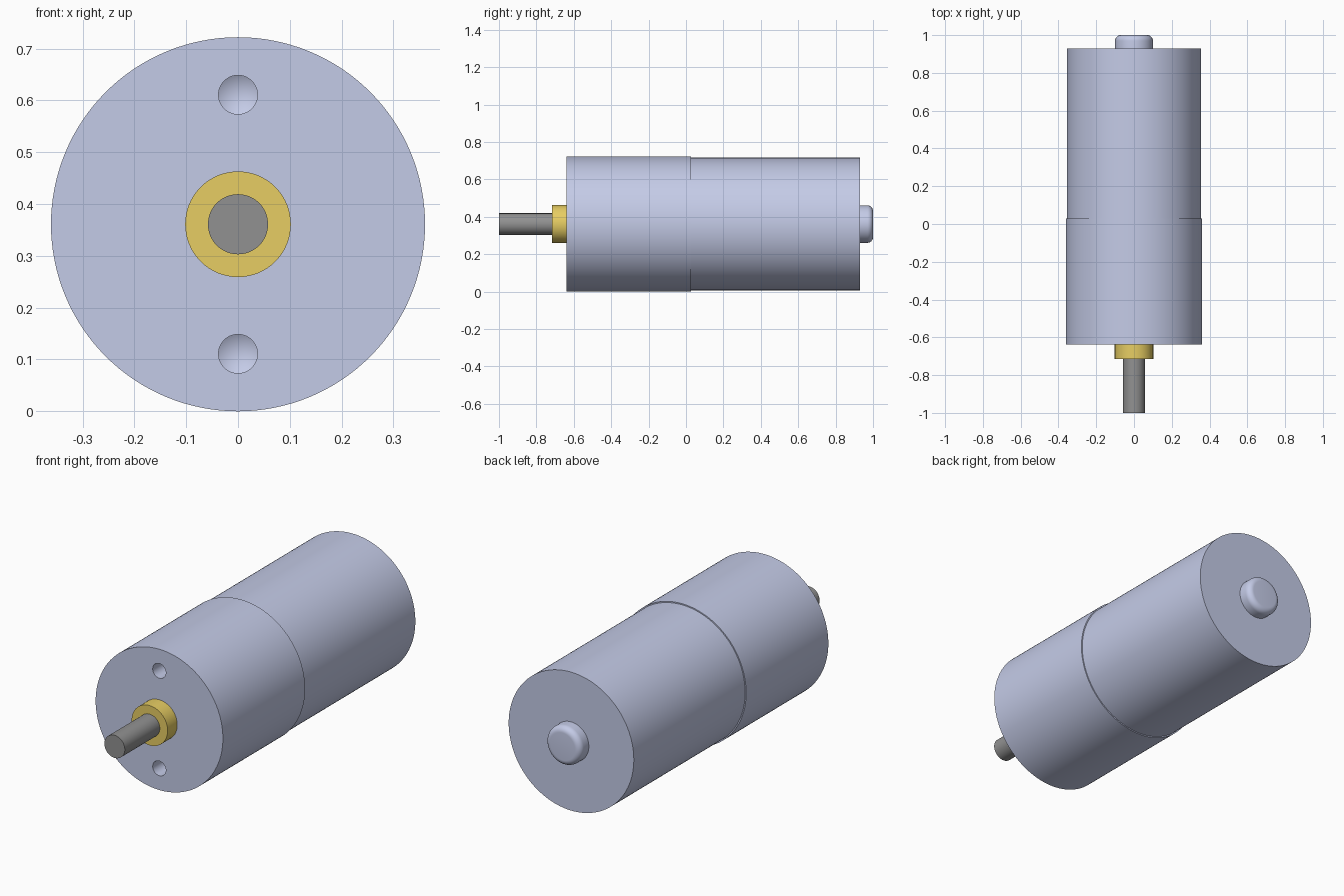
import bpy, bmesh, math

if "Cube" in bpy.data.objects:
    bpy.data.objects.remove(bpy.data.objects["Cube"])

AXIS_Z = 0.361   # height of the motor axis


def material(name, rgb):
    m = bpy.data.materials.new(name)
    m.diffuse_color = (*rgb, 1)
    m.use_nodes = True
    m.node_tree.nodes["Principled BSDF"].inputs["Base Color"].default_value = m.diffuse_color
    return m


steel = material("pale_blue_steel", (0.591, 0.638, 0.855))
brass = material("brass", (0.807, 0.62, 0.126))
dark = material("grey_shaft_steel", (0.285, 0.285, 0.285))


def lathe(name, profile, mat, z=AXIS_Z, sides=128):
    """Turn (radius, y) points, listed front to back, around a y-parallel axis."""
    bm = bmesh.new()
    rings = []
    for r, y in profile:
        if r == 0:
            rings.append([bm.verts.new((0, y, 0))] * sides)
        else:
            rings.append([bm.verts.new((r * math.cos(a), y, r * math.sin(a)))
                          for a in (2 * math.pi * i / sides for i in range(sides))])
    for a, b in zip(rings, rings[1:]):
        for i in range(sides):
            j = (i + 1) % sides
            bm.faces.new(list(dict.fromkeys((a[i], a[j], b[j], b[i]))))
    for ring in (rings[0], rings[-1]):
        if ring[0] is not ring[1]:
            bm.faces.new(ring)
    bmesh.ops.recalc_face_normals(bm, faces=bm.faces[:])
    me = bpy.data.meshes.new(name)
    bm.to_mesh(me)
    bm.free()
    me.materials.append(mat)
    ob = bpy.data.objects.new(name, me)
    ob.location.z = z
    bpy.context.collection.objects.link(ob)
    return ob


def activate(ob):
    bpy.ops.object.select_all(action='DESELECT')
    ob.select_set(True)
    bpy.context.view_layer.objects.active = ob


# Gearbox and slightly slimmer motor can
body = lathe("gearbox_and_motor_can",
             [(0.361, -0.638), (0.361, 0.028), (0.355, 0.028), (0.355, 0.93)], steel)

# Two drilled mounting holes with conical bottoms
for dz in (-0.25, 0.25):
    drill = lathe("mounting_hole_cutter",
                  [(0.0375, -0.70), (0.0375, -0.52), (0, -0.498)], steel, AXIS_Z + dz, 48)
    drill.hide_render = True
    mod = body.modifiers.new("hole", 'BOOLEAN')
    mod.operation = 'DIFFERENCE'
    mod.solver = 'EXACT'
    mod.object = drill
    activate(body)
    bpy.ops.object.modifier_apply(modifier=mod.name)
    bpy.data.objects.remove(drill)

# Rear bearing boss with a rounded rim
R, F = 0.1, 0.03
rim = [(R - F + F * math.cos(t), 1 - F + F * math.sin(t))
       for t in (math.pi / 2 * i / 8 for i in range(9))]
boss = lathe("rear_bearing_boss", [(R, 0.925)] + rim, steel, sides=64)

# Brass front bushing and output shaft
bushing = lathe("front_bushing", [(0.102, -0.716), (0.102, -0.633)], brass, sides=64)
shaft = lathe("output_shaft", [(0.058, -1.0), (0.058, -0.64)], dark, sides=64)

for ob in (body, boss, bushing, shaft):
    activate(ob)
    bpy.ops.object.shade_smooth_by_angle(angle=math.radians(30))
